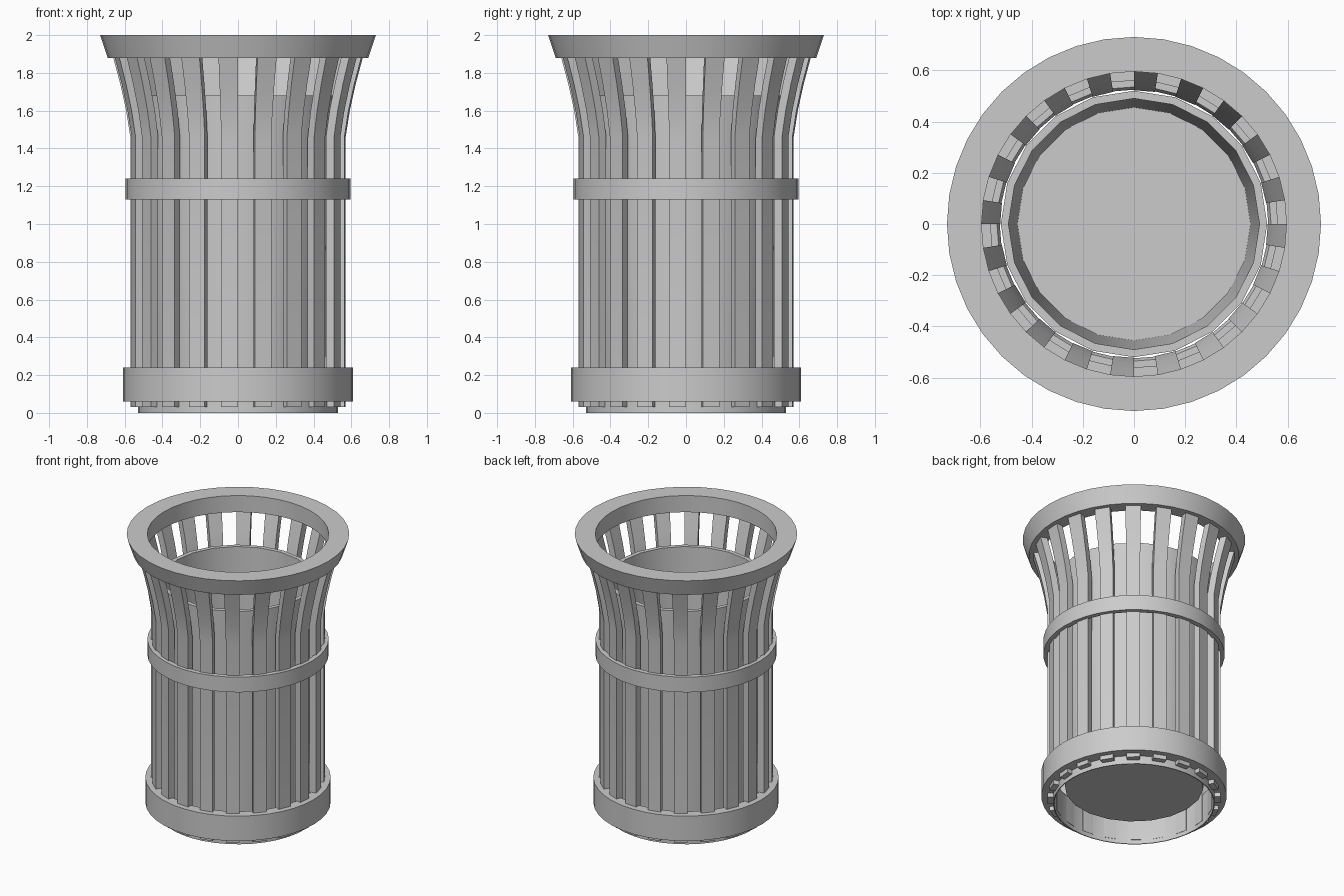
import bpy, bmesh, math

if "Cube" in bpy.data.objects:
    bpy.data.objects.remove(bpy.data.objects["Cube"])


def finish(name, bm, smooth=True):
    bmesh.ops.recalc_face_normals(bm, faces=bm.faces[:])
    mesh = bpy.data.meshes.new(name)
    bm.to_mesh(mesh)
    bm.free()
    obj = bpy.data.objects.new(name, mesh)
    bpy.context.collection.objects.link(obj)
    if smooth:
        bpy.ops.object.select_all(action='DESELECT')
        obj.select_set(True)
        bpy.context.view_layer.objects.active = obj
        bpy.ops.object.shade_smooth_by_angle(angle=math.radians(30))
    return obj


def lathe(name, profile, sides, closed=True):
    """Turn an (r, z) profile around z; an open profile gets end caps."""
    bm = bmesh.new()
    rings = []
    for r, z in profile:
        rings.append([bm.verts.new((r * math.cos(math.tau * i / sides),
                                    r * math.sin(math.tau * i / sides), z))
                      for i in range(sides)])
    pairs = list(zip(rings, rings[1:]))
    if closed:
        pairs.append((rings[-1], rings[0]))
    else:
        bm.faces.new(rings[0])
        bm.faces.new(rings[-1])
    for a, b in pairs:
        for i in range(sides):
            j = (i + 1) % sides
            bm.faces.new((a[i], a[j], b[j], b[i]))
    return finish(name, bm)


# Flared top rim
lathe("top_rim", [(0.595, 1.88), (0.69, 1.88), (0.73, 2.0), (0.595, 2.0)], 40)

# Band around the middle
lathe("middle_band", [(0.56, 1.13), (0.595, 1.13), (0.595, 1.24), (0.56, 1.24)], 40)

# Base band with recessed foot
lathe("base_band", [(0.524, 0), (0.53, 0), (0.53, 0.06), (0.608, 0.06),
                    (0.608, 0.24), (0.535, 0.24), (0.524, 0.22)], 40)

# Tapered inner bucket: underside, outer wall, lip, inner wall, floor
lathe("inner_bucket", [(0.455, 0.13), (0.52, 1.68), (0.49, 1.68), (0.455, 0.16)],
      20, closed=False)

# Twenty upright slats, curving outwards at the top
slat_rows = [(0.522, 0.57, 0.03), (0.522, 0.57, 1.46), (0.544, 0.592, 1.6),
             (0.575, 0.623, 1.74), (0.615, 0.663, 1.89)]
bm = bmesh.new()
half = math.radians(4.5)
for k in range(20):
    mid = math.radians(13.5 + 18 * k)
    rows = []
    for inner, outer, z in slat_rows:
        corners = [(inner, mid - half), (outer, mid - half),
                   (outer, mid + half), (inner, mid + half)]
        rows.append([bm.verts.new((r * math.cos(a), r * math.sin(a), z))
                     for r, a in corners])
    bm.faces.new(rows[0])
    bm.faces.new(rows[-1])
    for a, b in zip(rows, rows[1:]):
        for i in range(4):
            j = (i + 1) % 4
            bm.faces.new((a[i], a[j], b[j], b[i]))
finish("slats", bm)
